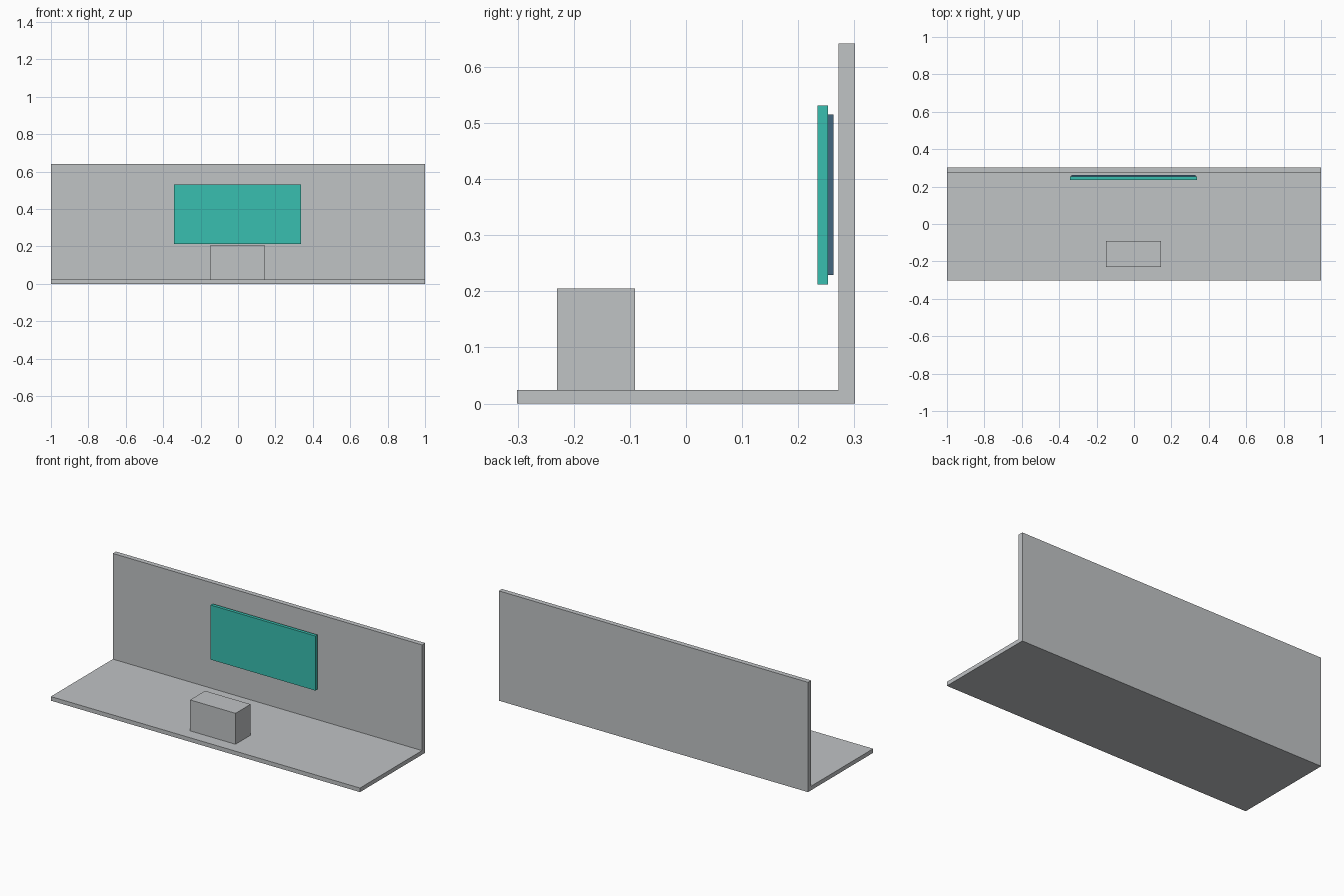
import bpy, bmesh

if "Cube" in bpy.data.objects:
    bpy.data.objects.remove(bpy.data.objects["Cube"])


def material(name, rgb):
    # sRGB 0-255 to linear diffuse colour
    lin = [((c / 255 + 0.055) / 1.055) ** 2.4 for c in rgb]
    m = bpy.data.materials.new(name)
    m.diffuse_color = (*lin, 1)
    m.use_nodes = True
    m.node_tree.nodes["Principled BSDF"].inputs["Base Color"].default_value = m.diffuse_color
    return m


def extrude_profile(name, profile, x0, x1, mat):
    # Extrude a (y, z) profile along x
    bm = bmesh.new()
    face = bm.faces.new([bm.verts.new((x0, y, z)) for y, z in profile])
    ext = bmesh.ops.extrude_face_region(bm, geom=[face])
    verts = [g for g in ext["geom"] if isinstance(g, bmesh.types.BMVert)]
    bmesh.ops.translate(bm, verts=verts, vec=(x1 - x0, 0, 0))
    bmesh.ops.recalc_face_normals(bm, faces=bm.faces)
    mesh = bpy.data.meshes.new(name)
    bm.to_mesh(mesh)
    bm.free()
    mesh.materials.append(mat)
    obj = bpy.data.objects.new(name, mesh)
    bpy.context.collection.objects.link(obj)
    return obj


def box(name, x, y, z, mat):
    profile = [(y[0], z[0]), (y[1], z[0]), (y[1], z[1]), (y[0], z[1])]
    return extrude_profile(name, profile, *x, mat)


grey = material("light grey", (192, 195, 197))
teal = material("teal", (56, 191, 176))
slate = material("slate blue", (68, 103, 128))

# Floor and back wall as one L-shaped section
extrude_profile("floor_and_wall",
                [(-0.301, 0), (0.301, 0), (0.301, 0.642),
                 (0.272, 0.642), (0.272, 0.024), (-0.301, 0.024)],
                -1, 1, grey)

# Block standing on the floor
box("block", (-0.149, 0.145), (-0.23, -0.091), (0.024, 0.205), grey)

# Screen with its backing plate, floating just ahead of the wall
box("screen", (-0.342, 0.338), (0.234, 0.253), (0.212, 0.531), teal)
box("screen_backing", (-0.333, 0.329), (0.253, 0.263), (0.229, 0.515), slate)
